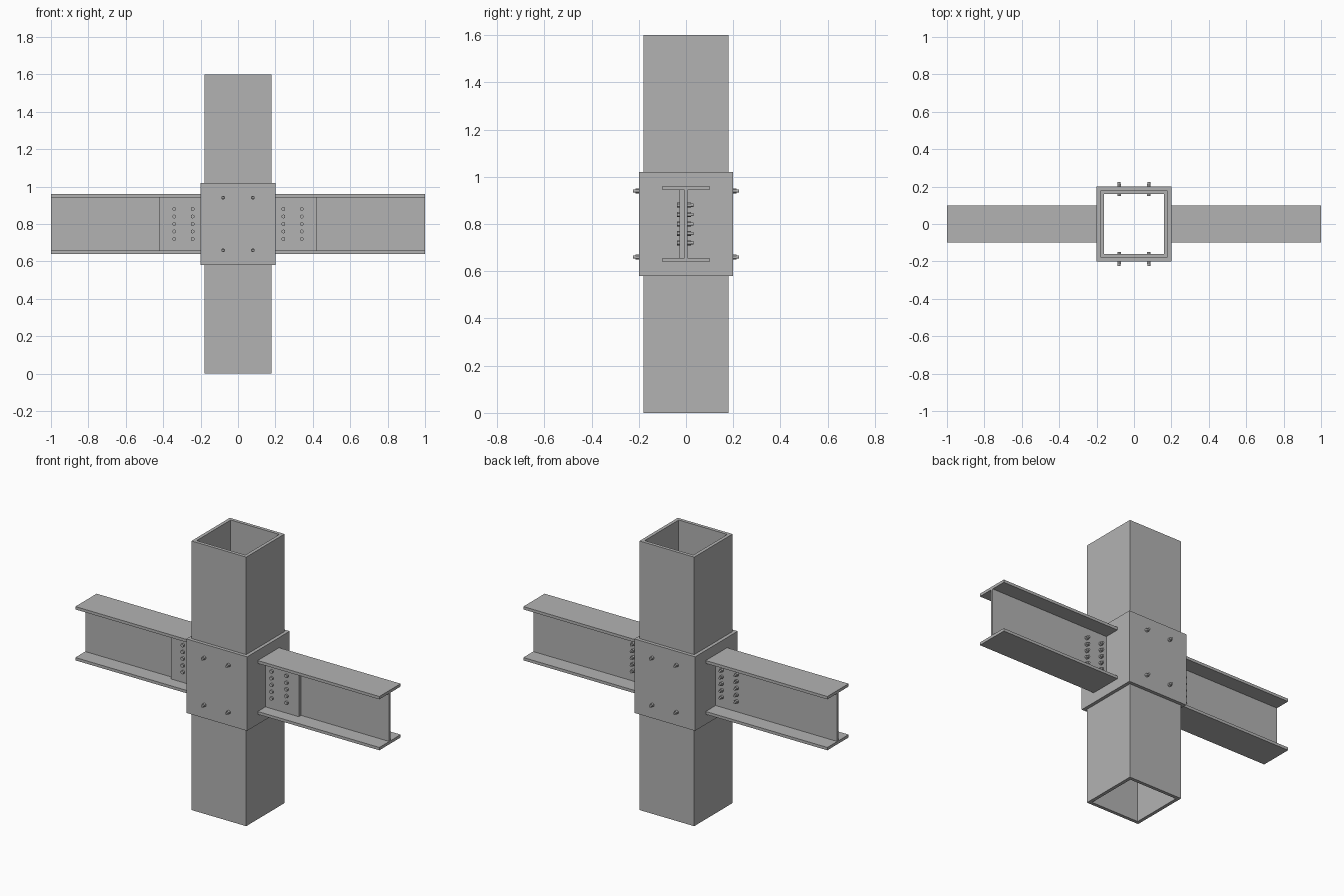
import bpy, bmesh, math
from mathutils import Matrix, Vector

cube = bpy.data.objects.get("Cube")
if cube:
    bpy.data.objects.remove(cube, do_unlink=True)

# One plain steel colour
steel = bpy.data.materials.new("steel grey")
steel.use_nodes = True
GREY = (0.45, 0.45, 0.45, 1)
steel.diffuse_color = GREY
steel.node_tree.nodes["Principled BSDF"].inputs["Base Color"].default_value = GREY

MID = 0.8  # height of the joint


def finish(bm, name):
    bmesh.ops.recalc_face_normals(bm, faces=bm.faces)
    mesh = bpy.data.meshes.new(name)
    bm.to_mesh(mesh)
    bm.free()
    mesh.materials.append(steel)
    obj = bpy.data.objects.new(name, mesh)
    bpy.context.collection.objects.link(obj)
    return obj


def box(name, lo, hi):
    lo, hi = Vector(lo), Vector(hi)
    bm = bmesh.new()
    bmesh.ops.create_cube(bm, size=1, matrix=Matrix.Translation((lo + hi) / 2)
                          @ Matrix.Diagonal((*(hi - lo), 1)))
    return finish(bm, name)


def square_tube(name, outer, inner, z0, z1):
    """Hollow square section, open at both ends."""
    bm = bmesh.new()
    corners = [(-1, -1), (1, -1), (1, 1), (-1, 1)]
    loops = [[bm.verts.new((x * r, y * r, z)) for x, y in corners]
             for r, z in ((outer, z0), (outer, z1), (inner, z1), (inner, z0))]
    for a, b in zip(loops, loops[1:] + loops[:1]):
        for i in range(4):
            j = (i + 1) % 4
            bm.faces.new((a[i], a[j], b[j], b[i]))
    return finish(bm, name)


def i_beam(name, x0, x1, half_w, half_h, flange, half_web):
    """I profile extruded along x."""
    quarter = [(half_w, half_h), (half_w, half_h - flange), (half_web, half_h - flange)]
    right = quarter + [(y, -z) for y, z in reversed(quarter)]
    profile = right + [(-y, z) for y, z in reversed(right)]
    bm = bmesh.new()
    face = bm.faces.new([bm.verts.new((x0, y, MID + z)) for y, z in profile])
    ext = bmesh.ops.extrude_face_region(bm, geom=[face], use_keep_orig=True)
    verts = [g for g in ext["geom"] if isinstance(g, bmesh.types.BMVert)]
    bmesh.ops.translate(bm, verts=verts, vec=(x1 - x0, 0, 0))
    return finish(bm, name)


def rod(bm, x, z, y0, y1, radius, sides):
    """Prism along y."""
    bmesh.ops.create_cone(
        bm, cap_ends=True, segments=sides, radius1=radius, radius2=radius,
        depth=abs(y1 - y0),
        matrix=Matrix.Translation((x, (y0 + y1) / 2, z)) @ Matrix.Rotation(math.pi / 2, 4, "X"))


def bolts(name, spots, head_y, nut_y, side):
    """Hex head at head_y, hex nut at nut_y; side is the y direction of the nut."""
    bm = bmesh.new()
    for x, z in spots:
        rod(bm, x, z, head_y - side * 0.010, head_y, 0.011, 6)
        rod(bm, x, z, nut_y, nut_y + side * 0.014, 0.011, 6)
        rod(bm, x, z, head_y, nut_y + side * 0.025, 0.007, 12)
    return finish(bm, name)


# Column and the sleeve around it
square_tube("column", 0.18, 0.16, 0, 1.6)
square_tube("sleeve", 0.20, 0.18, MID - 0.22, MID + 0.22)

# Bolts through the front and back of the sleeve
sleeve_spots = [(x, MID + z) for x in (-0.08, 0.08) for z in (-0.14, 0.14)]
for name, side in (("front", -1), ("back", 1)):
    bolts(name + "_sleeve_bolts", sleeve_spots, side * 0.16, side * 0.20, side)

# Beams with their splice plates and bolts, on both sides
for name, s in (("left", 1), ("right", -1)):
    i_beam(name + "_beam", s * 0.2, s, 0.10, 0.16, 0.017, 0.007)
    x0, x1 = sorted((s * 0.2, s * 0.42))
    box(name + "_splice_plate", (x0, -0.028, MID - 0.143), (x1, -0.007, MID + 0.143))
    spots = [(s * x, MID + 0.04 * k) for x in (0.243, 0.341) for k in range(-2, 3)]
    bolts(name + "_beam_bolts", spots, -0.028, 0.007, 1)
